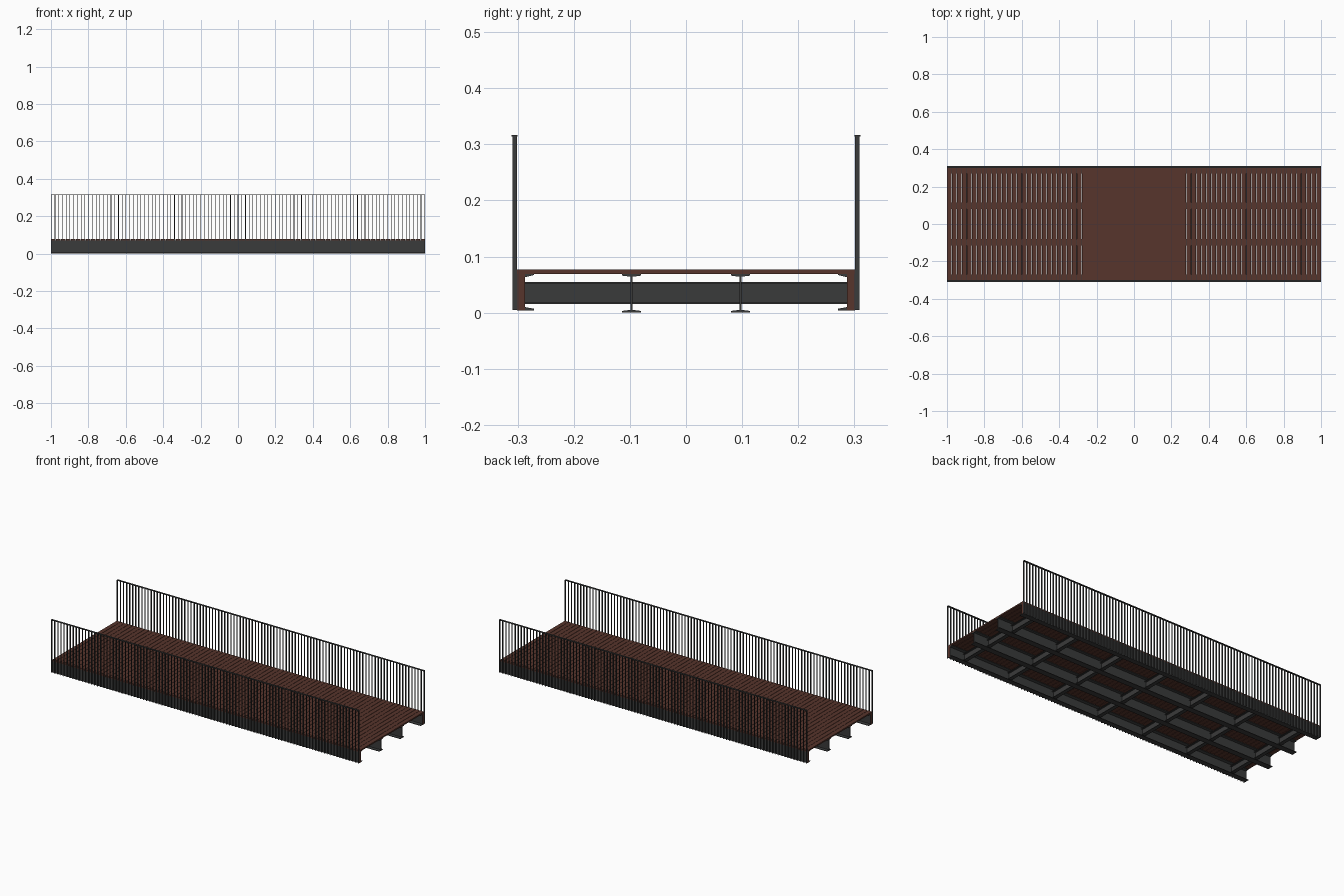
import bpy, bmesh
from mathutils import Matrix, Vector

if "Cube" in bpy.data.objects:
    bpy.data.objects.remove(bpy.data.objects["Cube"])


def material(name, rgb):
    m = bpy.data.materials.new(name)
    m.diffuse_color = (*rgb, 1)
    m.use_nodes = True
    m.node_tree.nodes["Principled BSDF"].inputs["Base Color"].default_value = m.diffuse_color
    return m


steel = material("dark steel", (0.042, 0.043, 0.043))
wood = material("brown timber", (0.095, 0.035, 0.025))


def finish(name, bm, mat):
    bmesh.ops.recalc_face_normals(bm, faces=bm.faces)
    me = bpy.data.meshes.new(name)
    bm.to_mesh(me)
    bm.free()
    me.materials.append(mat)
    ob = bpy.data.objects.new(name, me)
    bpy.context.collection.objects.link(ob)
    return ob


def add_box(bm, lo, hi):
    lo, hi = Vector(lo), Vector(hi)
    bmesh.ops.create_cube(bm, size=1, matrix=Matrix.Translation((lo + hi) / 2)
                          @ Matrix.Diagonal((*(hi - lo), 1)))


def add_prism(bm, profile, place, a, b):
    """Extrude a closed 2D profile from a to b; place maps (u, v, t) to xyz."""
    start = [bm.verts.new(place(u, v, a)) for u, v in profile]
    face = bm.faces.new(start)
    ext = bmesh.ops.extrude_face_region(bm, geom=[face], use_keep_orig=True)
    move = Vector(place(0, 0, b)) - Vector(place(0, 0, a))
    bmesh.ops.translate(bm, vec=move,
                        verts=[v for v in ext["geom"] if isinstance(v, bmesh.types.BMVert)])


# Deck boards with narrow gaps
bm = bmesh.new()
N, GAP = 75, 0.0018
pitch = (2 + GAP) / N
for i in range(N):
    x = -1 + i * pitch
    add_box(bm, (x, -0.301, 0.069), (x + pitch - GAP, 0.301, 0.077))
finish("deck_boards", bm, wood)

# Two inner I-beams along the span
for side, s in (("front", -1), ("back", 1)):
    bm = bmesh.new()
    h = [(0.017, 0), (0.017, 0.003), (0.0017, 0.005), (0.0017, 0.064), (0.017, 0.066), (0.017, 0.069)]
    prof = h + [(-u, v) for u, v in reversed(h)]
    add_prism(bm, prof, lambda u, v, t: (t, s * 0.097 + u, v), -1, 1)
    finish(side + "_inner_beam", bm, steel)

    # Outer channel with tapered flanges turned inward
    bm = bmesh.new()
    prof = [(0.301, 0.004), (0.301, 0.069), (0.271, 0.069), (0.271, 0.067), (0.287, 0.063),
            (0.287, 0.010), (0.271, 0.007), (0.271, 0.004)]
    add_prism(bm, prof, lambda u, v, t: (t, s * u, v), -0.999, 0.999)
    finish(side + "_edge_channel", bm, steel)

    # Brown plates on the channel ends
    bm = bmesh.new()
    for e in (-1, 1):
        y0, y1 = sorted((s * 0.287, s * 0.3005))
        x0, x1 = sorted((e * 0.999, e))
        add_box(bm, (x0, y0, 0.004), (x1, y1, 0.069))
    finish(side + "_channel_end_plates", bm, wood)

    # Flat balusters reaching down over the channel
    bm = bmesh.new()
    y0, y1 = sorted((s * 0.301, s * 0.309))
    for i in range(101):
        x = -0.9985 + i * 1.997 / 100
        add_box(bm, (x - 0.0015, y0, 0.005), (x + 0.0015, y1, 0.315))
    finish(side + "_balusters", bm, steel)

    # Handrail
    bm = bmesh.new()
    y0, y1 = sorted((s * 0.300, s * 0.311))
    add_box(bm, (-1, y0, 0.314), (1, y1, 0.317))
    finish(side + "_handrail", bm, steel)

# Cross beams between the channels
bm = bmesh.new()
prof = [(-0.011, 0.015), (0.011, 0.015), (0.011, 0.018), (0.0015, 0.018), (0.0015, 0.052), (0.011, 0.052),
        (0.011, 0.055), (-0.011, 0.055), (-0.011, 0.052), (-0.0015, 0.052), (-0.0015, 0.018), (-0.011, 0.018)]
for i in range(7):
    x = -0.9 + 0.3 * i
    add_prism(bm, prof, lambda u, v, t: (x + u, t, v), -0.288, 0.288)
finish("cross_beams", bm, steel)
